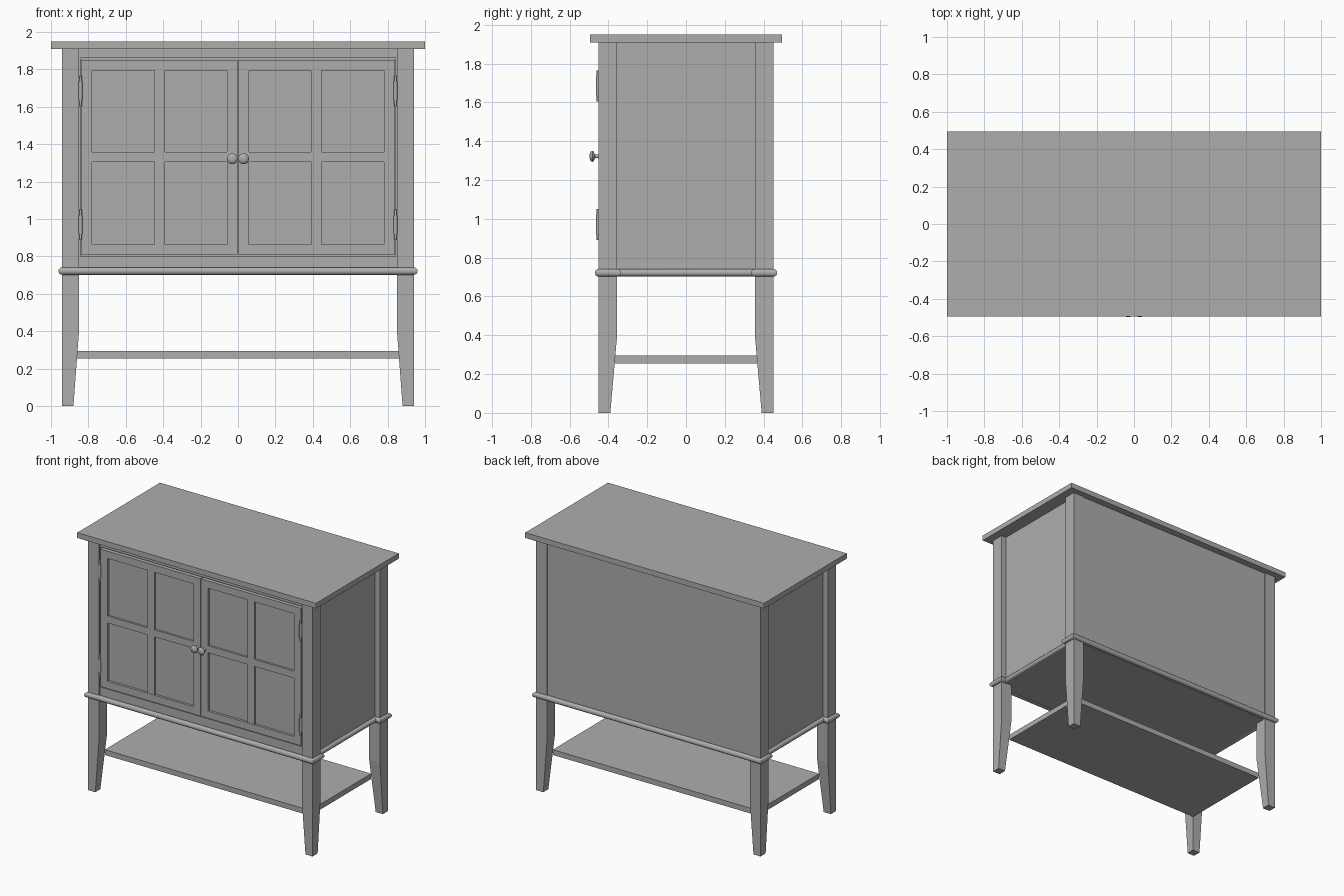
import bpy, bmesh, math
from mathutils import Matrix

if "Cube" in bpy.data.objects:
    bpy.data.objects.remove(bpy.data.objects["Cube"])

grey = bpy.data.materials.new("grey_paint")
grey.diffuse_color = (0.42, 0.42, 0.42, 1)
grey.use_nodes = True
grey.node_tree.nodes["Principled BSDF"].inputs["Base Color"].default_value = grey.diffuse_color


def finish(name, bm):
    bmesh.ops.recalc_face_normals(bm, faces=bm.faces)
    me = bpy.data.meshes.new(name)
    bm.to_mesh(me)
    bm.free()
    ob = bpy.data.objects.new(name, me)
    bpy.context.collection.objects.link(ob)
    me.materials.append(grey)
    return ob


def add_box(bm, x0, x1, y0, y1, z0, z1):
    m = Matrix.Translation(((x0 + x1) / 2, (y0 + y1) / 2, (z0 + z1) / 2))
    m = m @ Matrix.Diagonal((abs(x1 - x0), abs(y1 - y0), abs(z1 - z0), 1))
    bmesh.ops.create_cube(bm, size=1, matrix=m)


def boxes(name, *dims):
    bm = bmesh.new()
    for d in dims:
        add_box(bm, *d)
    return finish(name, bm)


def smooth(ob, degrees=40):
    bpy.ops.object.select_all(action='DESELECT')
    ob.select_set(True)
    bpy.context.view_layer.objects.active = ob
    bpy.ops.object.shade_smooth_by_angle(angle=math.radians(degrees))


# Top board, cabinet floor and lower shelf
boxes("top_board", (-1, 1, -0.495, 0.495, 1.91, 1.95))
boxes("cabinet_floor", (-0.90, 0.90, -0.43, 0.43, 0.705, 0.74))
boxes("lower_shelf", (-0.86, 0.86, -0.365, 0.365, 0.255, 0.295))

# Corner posts: straight above, tapered on the two inner faces below
for sx, sname in ((-1, "left"), (1, "right")):
    for sy, yname in ((-1, "front"), (1, "back")):
        bm = bmesh.new()
        rings = []
        for z, xi, yi in ((0, 0.88, 0.39), (0.40, 0.85, 0.355), (1.91, 0.85, 0.355)):
            rings.append([bm.verts.new((sx * x, sy * y, z)) for x, y in
                          ((xi, yi), (0.94, yi), (0.94, 0.45), (xi, 0.45))])
        bm.faces.new(rings[0])
        bm.faces.new(rings[-1])
        for a, b in zip(rings, rings[1:]):
            for i in range(4):
                j = (i + 1) % 4
                bm.faces.new((a[i], a[j], b[j], b[i]))
        finish(f"{yname}_{sname}_leg_post", bm)

    # Recessed side panel
    boxes(f"{sname}_side_panel", (sx * 0.88, sx * 0.90, -0.36, 0.36, 0.72, 1.91))

# Back panel, and front frame around the doors
boxes("back_panel", (-0.86, 0.86, 0.42, 0.443, 0.72, 1.91))
boxes("front_frame",
      (-0.85, 0.85, -0.435, -0.40, 1.86, 1.91),
      (-0.85, 0.85, -0.435, -0.40, 0.72, 0.80),
      (-0.855, -0.843, -0.435, -0.40, 0.80, 1.86),
      (0.843, 0.855, -0.435, -0.40, 0.80, 1.86))

# Doors: frame, cross bars, panes, hinges and knob
F, B = -0.447, -0.415
for s, side in ((-1, "left"), (1, "right")):
    boxes(f"{side}_door_frame",
          (s * 0.003, s * 0.06, F, B, 0.81, 1.85),
          (s * 0.78, s * 0.84, F, B, 0.81, 1.85),
          (s * 0.06, s * 0.78, F, B, 1.795, 1.85),
          (s * 0.06, s * 0.78, F, B, 0.81, 0.865))
    boxes(f"{side}_door_bars",
          (s * 0.39, s * 0.447, F + 0.003, B, 0.865, 1.795),
          (s * 0.06, s * 0.39, F + 0.003, B, 1.305, 1.358),
          (s * 0.447, s * 0.78, F + 0.003, B, 1.305, 1.358))
    boxes(f"{side}_door_panes", (s * 0.05, s * 0.79, F + 0.018, B + 0.01, 0.85, 1.81))

    bm = bmesh.new()
    for z in (0.97, 1.685):
        for length, radius in ((0.16, 0.007), (0.10, 0.010)):
            bmesh.ops.create_cone(bm, cap_ends=True, segments=12, radius1=radius,
                                  radius2=radius, depth=length,
                                  matrix=Matrix.Translation((s * 0.842, -0.453, z)))
    smooth(finish(f"{side}_door_hinges", bm))

    # Knob turned from a short profile of (radius, distance forward)
    bm = bmesh.new()
    profile = [(0.014, 0.0), (0.009, 0.008), (0.009, 0.022), (0.024, 0.028),
               (0.029, 0.036), (0.024, 0.044), (0.012, 0.049), (0, 0.050)]
    vs = [bm.verts.new((r, -d, 0)) for r, d in profile]
    es = [bm.edges.new(p) for p in zip(vs, vs[1:])]
    bmesh.ops.spin(bm, geom=vs + es, cent=(0, 0, 0), axis=(0, 1, 0),
                   angle=math.tau, steps=24)
    bmesh.ops.remove_doubles(bm, verts=bm.verts, dist=1e-4)
    bmesh.ops.translate(bm, verts=bm.verts, vec=(s * 0.03, F, 1.322))
    smooth(finish(f"{side}_door_knob", bm), 60)

# Rounded bead that wraps the posts and steps in along the side panels
corner = [(0.90, 0.355), (0.94, 0.355), (0.94, 0.45)]
path = ([(x, y) for x, y in corner] + [(-x, y) for x, y in corner[::-1]]
        + [(-x, -y) for x, y in corner] + [(x, -y) for x, y in corner[::-1]])
bm = bmesh.new()
n, R, SEG = len(path), 0.02, 16
rings = []
for i, (x, y) in enumerate(path):
    px, py = path[i - 1]
    qx, qy = path[(i + 1) % n]
    ax, ay, bx, by = x - px, y - py, qx - x, qy - y
    la, lb = math.hypot(ax, ay), math.hypot(bx, by)
    # mitre direction: sum of both outward normals
    mx, my = ay / la + by / lb, -ax / la - bx / lb
    ring = []
    for k in range(SEG):
        a = math.tau * k / SEG
        ring.append(bm.verts.new((x + mx * R * math.cos(a), y + my * R * math.cos(a),
                                  0.722 + R * math.sin(a))))
    rings.append(ring)
for i in range(n):
    a, b = rings[i], rings[(i + 1) % n]
    for k in range(SEG):
        j = (k + 1) % SEG
        bm.faces.new((a[k], a[j], b[j], b[k]))
smooth(finish("bead_moulding", bm))
